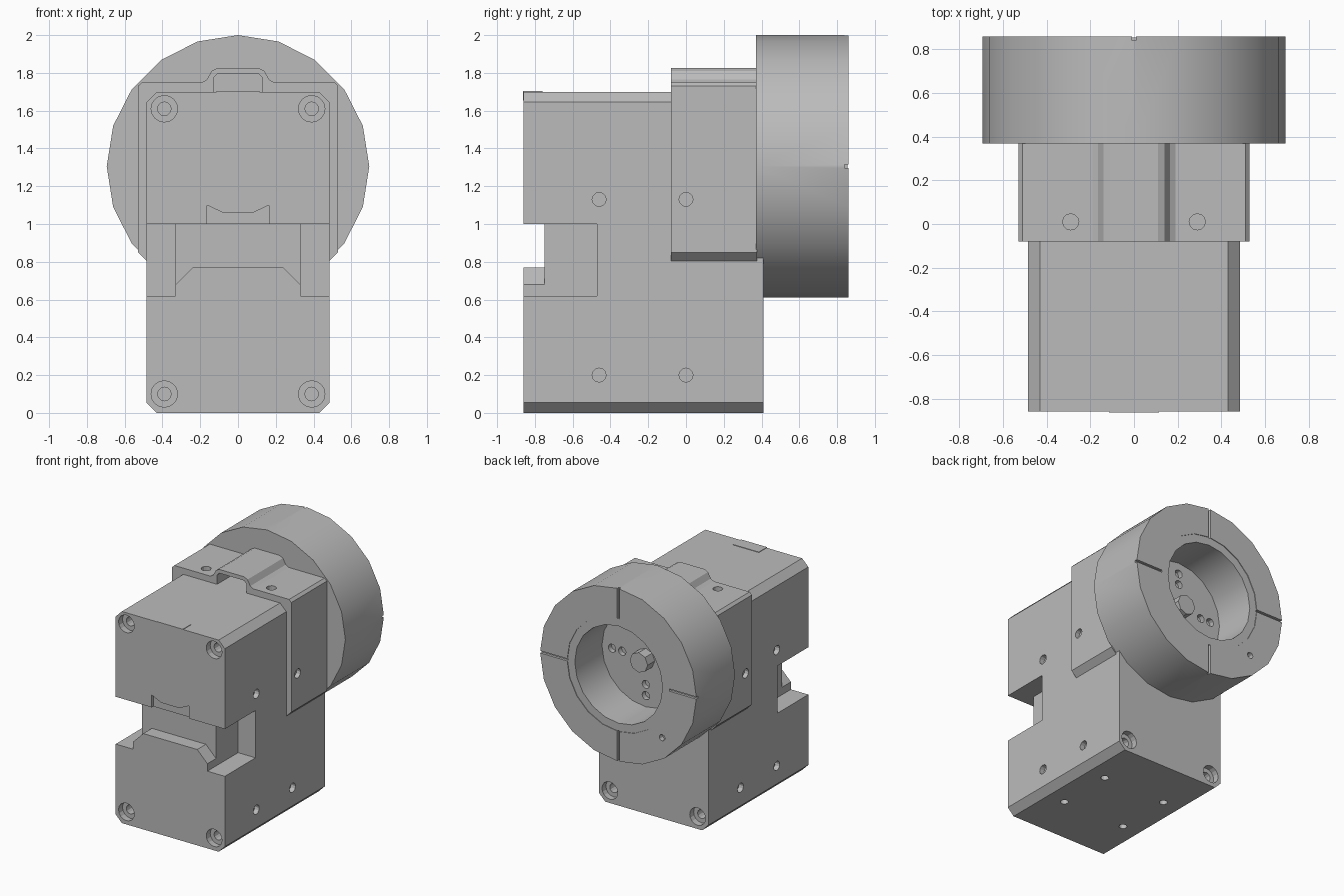
import bpy, bmesh, math
from mathutils import Matrix, Vector

cube = bpy.data.objects.get("Cube")
if cube:
    bpy.data.objects.remove(cube, do_unlink=True)

grey = bpy.data.materials.new("plain grey")
grey.use_nodes = True
grey.diffuse_color = (0.5, 0.5, 0.5, 1)
grey.node_tree.nodes["Principled BSDF"].inputs["Base Color"].default_value = (0.5, 0.5, 0.5, 1)


def finish(name, bm):
    bmesh.ops.remove_doubles(bm, verts=bm.verts, dist=1e-5)
    bmesh.ops.recalc_face_normals(bm, faces=bm.faces)
    mesh = bpy.data.meshes.new(name)
    bm.to_mesh(mesh)
    bm.free()
    mesh.materials.append(grey)
    ob = bpy.data.objects.new(name, mesh)
    bpy.context.collection.objects.link(ob)
    return ob


def prism(name, pts, y0, y1):
    """Extrude an x-z outline from y0 to y1."""
    bm = bmesh.new()
    face = bm.faces.new([bm.verts.new((x, y0, z)) for x, z in pts])
    ext = bmesh.ops.extrude_face_region(bm, geom=[face])
    moved = [v for v in ext["geom"] if isinstance(v, bmesh.types.BMVert)]
    bmesh.ops.translate(bm, verts=moved, vec=(0, y1 - y0, 0))
    return finish(name, bm)


def boxes(name, spans):
    bm = bmesh.new()
    for lo, hi in spans:
        lo, hi = Vector(lo), Vector(hi)
        size = Matrix.Diagonal((*(hi - lo), 1))
        bmesh.ops.create_cube(bm, size=1, matrix=Matrix.Translation((lo + hi) / 2) @ size)
    return finish(name, bm)


def pegs(name, centres, axis, radius, depth, sides=12):
    """Cylinders centred on surface points, reaching depth either side."""
    turn = Vector((0, 0, 1)).rotation_difference(Vector(axis)).to_matrix().to_4x4()
    bm = bmesh.new()
    for c in centres:
        bmesh.ops.create_cone(bm, cap_ends=True, segments=sides, radius1=radius, radius2=radius,
                              depth=2 * depth, matrix=Matrix.Translation(c) @ turn)
    return finish(name, bm)


def lathe(name, profile, z, sides):
    """Spin a radius-y profile around the y axis at height z."""
    bm = bmesh.new()
    verts = [bm.verts.new((r, y, z)) for r, y in profile]
    edges = [bm.edges.new(pair) for pair in zip(verts, verts[1:])]
    bmesh.ops.spin(bm, geom=verts + edges, cent=(0, 0, z), axis=(0, 1, 0),
                   angle=math.tau, steps=sides)
    return finish(name, bm)


def cut(target, cutter):
    mod = target.modifiers.new("cut", "BOOLEAN")
    mod.operation, mod.solver, mod.object = "DIFFERENCE", "EXACT", cutter
    bpy.context.view_layer.objects.active = target
    bpy.ops.object.modifier_apply(modifier=mod.name)
    bpy.data.objects.remove(cutter, do_unlink=True)


def mirrored(half):
    """Complete an outline given its right half, from bottom to top."""
    return half + [(-x, z) for x, z in reversed(half)]


# Main housing with chamfered long edges
W, TOP, FRONT, BACK = 0.485, 1.70, -0.86, 0.41
body = prism("housing", mirrored([(0.43, 0), (W, 0.055), (W, 1.645), (0.43, TOP)]), FRONT, BACK)

# Waist: side notches, front recess with sloped sill, small grip notch
cut(body, boxes("side_notches", [((0.33, -1, 0.62), (0.6, -0.47, 1)),
                                 ((-0.6, -1, 0.62), (-0.33, -0.47, 1))]))
cut(body, prism("front_recess", mirrored([(0.24, 0.77), (0.35, 0.66), (0.35, 1)]), -1, -0.75))
cut(body, prism("grip_notch", mirrored([(0.08, 1.06), (0.165, 1.10), (0.165, 0.98)]), -1, -0.84))

# Corner screw wells, front and lower back
wells = [(s * 0.39, FRONT, z) for s in (-1, 1) for z in (0.10, 1.61)]
wells += [(s * 0.39, BACK, 0.10) for s in (-1, 1)]
cut(body, pegs("wells", wells, (0, 1, 0), 0.07, 0.05, 16))
cut(body, pegs("well_bores", wells, (0, 1, 0), 0.036, 0.12))

# Side and bottom mounting holes
cut(body, pegs("side_holes", [(s * W, y, z) for s in (-1, 1)
                              for y, z in ((-0.46, 0.2), (0, 0.2), (-0.46, 1.13))],
               (1, 0, 0), 0.037, 0.04))
cut(body, pegs("bottom_holes", [(x, y, 0) for x in (-0.28, 0.28) for y in (-0.46, 0)],
               (0, 0, 1), 0.03, 0.04))

# Latch at the front top edge
boxes("latch", [((-0.115, FRONT - 0.004, 1.655), (0.115, -0.76, TOP + 0.004))])

# Saddle bracket with a raised cable tunnel
outer = [(0.53, 0.85), (0.53, 1.73), (0.51, 1.75), (0.19, 1.75), (0.165, 1.765),
         (0.14, 1.81), (0.11, 1.825)]
inner = [(0.11, 1.795), (0.13, 1.775), (0.13, TOP), (0.43, TOP), (W, 1.645), (W, 0.805)]
flip = lambda pts: [(-x, z) for x, z in reversed(pts)]
bracket = prism("saddle_bracket", outer + flip(outer) + flip(inner) + inner, -0.08, 0.375)
cut(bracket, pegs("bracket_side_holes", [(s * 0.53, 0, 1.13) for s in (-1, 1)],
                  (1, 0, 0), 0.037, 0.035))
cut(bracket, pegs("bracket_top_holes", [(s * 0.29, 0.01, 1.75) for s in (-1, 1)],
                  (0, 0, 1), 0.037, 0.035))

# Round cup at the back with a stepped opening
AXIS, END, FLOOR = 1.305, 0.86, 0.51
cup = lathe("round_cup", [(0, 0.37), (0.695, 0.37), (0.695, END), (0.455, END), (0.455, END - 0.005),
                          (0.39, END - 0.005), (0.39, FLOOR), (0, FLOOR)], AXIS, 20)

# Four radial grooves and a locating hole in the rim
g = 0.009
spans = []
for s in (-1, 1):
    a, b = sorted((s * 0.45, s * 0.75))
    spans += [((a, END - 0.02, AXIS - g), (b, 1, AXIS + g)),
              ((-g, END - 0.02, AXIS + a), (g, 1, AXIS + b))]
cut(cup, boxes("rim_grooves", spans))
cut(cup, pegs("rim_hole", [(-0.39, END, AXIS - 0.4)], (0, 1, 0), 0.025, 0.04))

# Bolt holes in the cup floor, in radial pairs
bolts = [(r * math.cos(a), FLOOR, AXIS + r * math.sin(a))
         for a in (math.radians(90 * i) for i in range(4)) for r in (0.21, 0.30)]
cut(cup, pegs("floor_holes", bolts, (0, 1, 0), 0.033, 0.04))

# Output shaft
pegs("output_shaft", [(0, FLOOR, AXIS)], (0, 1, 0), 0.08, 0.09, 8)

# Smooth the round cup, keep hard edges everywhere
bpy.ops.object.select_all(action="DESELECT")
cup.select_set(True)
bpy.context.view_layer.objects.active = cup
bpy.ops.object.shade_smooth_by_angle(angle=math.radians(30))
